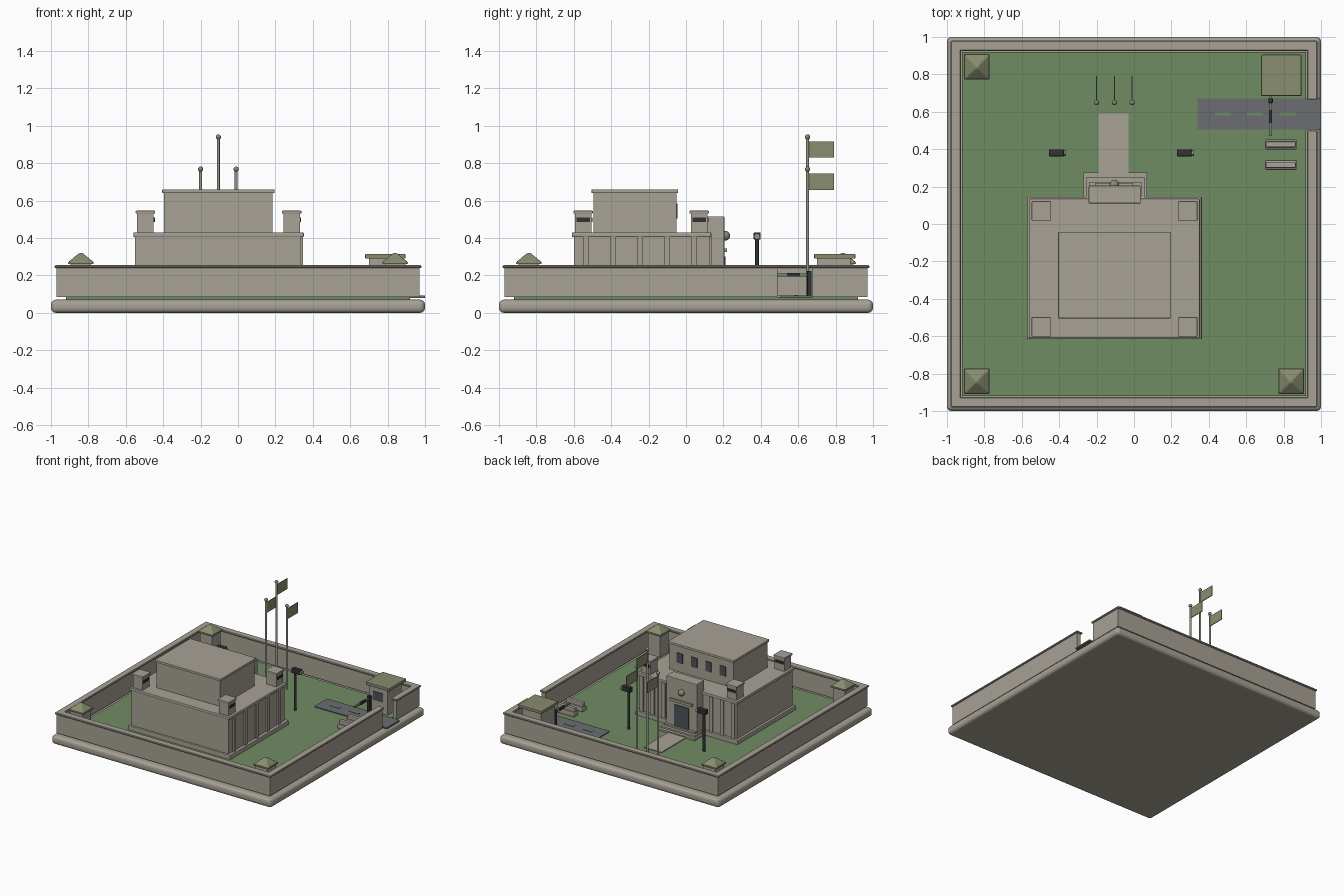
import bpy
import math

cube = bpy.data.objects.get("Cube")
if cube:
    bpy.data.objects.remove(cube, do_unlink=True)


def material(name, r, g, b):
    m = bpy.data.materials.new(name)
    m.use_nodes = True
    m.diffuse_color = (r, g, b, 1)
    m.node_tree.nodes["Principled BSDF"].inputs["Base Color"].default_value = (r, g, b, 1)
    return m


CONCRETE = material("concrete", 0.39, 0.36, 0.305)
GRASS = material("grass green", 0.162, 0.262, 0.124)
OLIVE = material("olive", 0.246, 0.266, 0.156)
ASPHALT = material("asphalt", 0.147, 0.153, 0.168)
DARK = material("dark metal", 0.032, 0.032, 0.036)
GLASS = material("dark glass", 0.075, 0.085, 0.1)
METAL = material("pale metal", 0.3, 0.31, 0.26)


def finish(name, mat, bevel=0, segments=2):
    ob = bpy.context.object
    ob.name = name
    ob.data.materials.append(mat)
    if bevel:
        mod = ob.modifiers.new("Bevel", "BEVEL")
        mod.width = bevel
        mod.segments = segments
    return ob


def box(name, mat, x, y, z, bevel=0, segments=2):
    """Box from (min, max) ranges on each axis."""
    bpy.ops.mesh.primitive_cube_add(size=1, location=[sum(r) / 2 for r in (x, y, z)])
    ob = bpy.context.object
    ob.scale = [r[1] - r[0] for r in (x, y, z)]
    bpy.ops.object.transform_apply(location=False, rotation=False, scale=True)
    return finish(name, mat, bevel, segments)


def around(c, half):
    return (c - half, c + half)


def rod(name, mat, x, y, z, radius):
    bpy.ops.mesh.primitive_cylinder_add(vertices=12, radius=radius, depth=z[1] - z[0],
                                        location=(x, y, sum(z) / 2))
    bpy.ops.object.shade_smooth_by_angle()
    return finish(name, mat)


def ball(name, mat, loc, radius):
    bpy.ops.mesh.primitive_uv_sphere_add(segments=16, ring_count=10, radius=radius, location=loc)
    bpy.ops.object.shade_smooth()
    return finish(name, mat)


G = 0.085  # ground level

# Base and lawn
base = box("base", CONCRETE, (-1, 1), (-1, 1), (0, 0.07), 0.025, 3)
box("lawn", GRASS, (-0.92, 0.92), (-0.92, 0.92), (0.06, G))

# Perimeter walls with coping, open on one side for the road
side, full = (0.935, 0.97), (-0.97, 0.97)
flip = lambda r: (-r[1], -r[0])
walls = [("front_wall", full, flip(side)), ("back_wall", full, side),
         ("left_wall", flip(side), full),
         ("gate_wall_long", side, (-0.97, 0.49)), ("gate_wall_short", side, (0.675, 0.97))]
for name, x, y in walls:
    box(name, CONCRETE, x, y, (G, 0.245))
    grow = lambda r: (r[0] - 0.01, r[1] + 0.01)
    box(name + "_coping", CONCRETE, grow(x), grow(y), (0.24, 0.255), 0.004, 1)

# Corner watchtowers
for x, y in ((-0.84, 0.84), (-0.84, -0.84), (0.84, -0.84)):
    box("watchtower", CONCRETE, around(x, 0.055), around(y, 0.055), (G, 0.265))
    box("watchtower_eave", OLIVE, around(x, 0.068), around(y, 0.068), (0.26, 0.272), 0.004)
    bpy.ops.mesh.primitive_cone_add(vertices=4, radius1=0.095, radius2=0.012, depth=0.048,
                                    location=(x, y, 0.296), rotation=(0, 0, math.pi / 4))
    finish("watchtower_roof", OLIVE, 0.006)

# Guardhouse
box("guardhouse", CONCRETE, (0.70, 0.87), (0.70, 0.88), (G, 0.295))
box("guardhouse_roof", OLIVE, (0.68, 0.895), (0.685, 0.905), (0.29, 0.315), 0.004)
box("guardhouse_window", GLASS, (0.74, 0.83), (0.695, 0.702), (0.18, 0.25))

# Road, lane marks, path
box("road", ASPHALT, (0.34, 1), (0.505, 0.67), (0.08, 0.092))
for x in (0.475, 0.648, 0.82):
    box("lane_mark", GRASS, around(x, 0.043), around(0.588, 0.009), (0.09, 0.095))
box("path", CONCRETE, (-0.19, -0.03), (0.2, 0.59), (0.08, 0.092))

# Barrier gate and concrete blocks
box("gate_post", DARK, around(0.73, 0.012), around(0.66, 0.012), (G, 0.225), 0.002)
box("gate_arm", GRASS, around(0.73, 0.007), (0.47, 0.69), (0.195, 0.21))
box("gate_arm_band", DARK, around(0.73, 0.009), (0.54, 0.61), (0.193, 0.212))
for y in (0.425, 0.315):
    box("barrier_foot", CONCRETE, (0.70, 0.87), around(y, 0.026), (G, 0.125), 0.008)
    box("barrier_top", CONCRETE, (0.705, 0.865), around(y, 0.015), (0.12, 0.155), 0.006)

# Main building: lower storey
box("plinth", CONCRETE, (-0.57, 0.36), (-0.615, 0.145), (0.08, 0.12), 0.005)
box("lower_storey", CONCRETE, (-0.55, 0.335), (-0.6, 0.125), (G, 0.41))
box("lower_cornice", CONCRETE, (-0.56, 0.352), (-0.61, 0.135), (0.405, 0.43), 0.006)
for i in range(5):
    y = -0.535 + i * 0.145
    box("side_pilaster", CONCRETE, (0.33, 0.347), around(y, 0.015), (0.12, 0.408))
for x in (-0.52, -0.42, -0.32, 0.11, 0.21, 0.31):
    box("back_pilaster", CONCRETE, around(x, 0.015), (0.12, 0.137), (0.12, 0.408))

# Upper storey with windows
box("upper_storey", CONCRETE, (-0.395, 0.185), (-0.495, -0.052), (0.42, 0.642))
box("upper_roof", CONCRETE, (-0.405, 0.195), (-0.505, -0.042), (0.64, 0.66), 0.004)
for i in range(4):
    x = -0.105 + (i - 1.5) * 0.13
    box("upper_window", GLASS, around(x, 0.027), (-0.054, -0.046), (0.505, 0.585))

# Roof turrets with lookout slits on two sides
for x in (-0.495, 0.287):
    for y in (-0.55, 0.07):
        box("turret", CONCRETE, around(x, 0.044), around(y, 0.044), (0.42, 0.535))
        box("turret_cap", CONCRETE, around(x, 0.052), around(y, 0.052), (0.53, 0.546), 0.004)
        box("turret_slit", DARK, (x + 0.042, x + 0.05), around(y, 0.036), (0.487, 0.509))
        box("turret_slit", DARK, around(x, 0.036), (y + 0.042, y + 0.05), (0.487, 0.509))

# Entrance block, door, ledge, emblem and steps
box("entrance_block", CONCRETE, (-0.242, 0.036), (0.11, 0.205), (G, 0.515), 0.004)
box("door", GLASS, around(-0.105, 0.065), (0.2, 0.211), (0.12, 0.3))
box("door_ledge", CONCRETE, around(-0.105, 0.1), (0.2, 0.22), (0.325, 0.345))
ball("emblem", OLIVE, (-0.105, 0.21, 0.412), 0.026)
for i, (half, depth) in enumerate(((0.17, 0.275), (0.155, 0.25), (0.14, 0.225))):
    box("entrance_step", CONCRETE, around(-0.1, half), (0.12, depth),
        (G, 0.1 + i * 0.013))

# Yard lamps
for x in (-0.43, 0.255):
    rod("lamp_pole", DARK, x, 0.38, (G, 0.4), 0.01)
    box("lamp_head", DARK, (x - 0.025, x + 0.055), around(0.38, 0.018), (0.392, 0.43), 0.003)
    bpy.ops.mesh.primitive_cylinder_add(vertices=16, radius=0.016, depth=0.012,
                                        location=(x + 0.06, 0.38, 0.408),
                                        rotation=(0, math.pi / 2, 0))
    finish("lamp_lens", METAL)

# Flagpoles
for x, top in ((-0.2, 0.768), (-0.105, 0.94), (-0.01, 0.768)):
    rod("flagpole", METAL, x, 0.65, (G, top), 0.008)
    ball("flagpole_finial", OLIVE, (x, 0.65, top), 0.014)
    box("flag", OLIVE, around(x, 0.003), (0.65, 0.79), (top - 0.11, top - 0.024))
